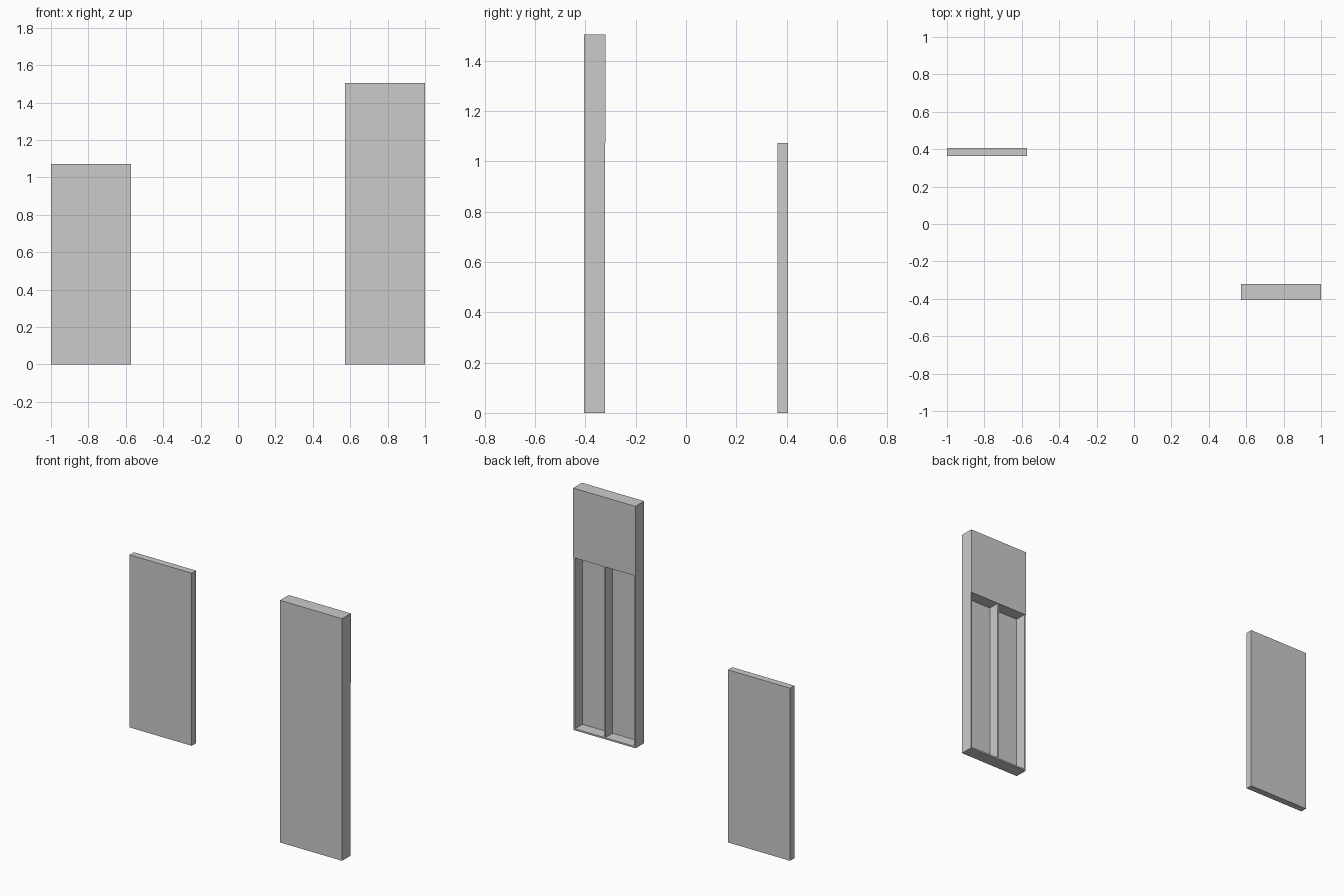
import bpy

if "Cube" in bpy.data.objects:
    bpy.data.objects.remove(bpy.data.objects["Cube"])


def box(name, x, y, z):
    """Box from (min, max) ranges on each axis."""
    bpy.ops.mesh.primitive_cube_add(
        size=1, location=[(a + b) / 2 for a, b in (x, y, z)])
    ob = bpy.context.object
    ob.name = name
    ob.scale = [b - a for a, b in (x, y, z)]
    bpy.ops.object.transform_apply(location=False, rotation=False, scale=True)
    return ob


T = 0.01                      # board thickness
X0, X1 = 0.573, 1.0           # cabinet width
Y0, Y1 = -0.406, -0.323       # cabinet depth
H, TOP = 1.073, 1.505         # opening height, full height
MID = (X0 + X1) / 2

# Free-standing door slab
box("door_slab", (-1.0, -0.573), (0.364, 0.406), (0, H))

# Tall cabinet, open at the back below a solid upper block
box("upper_block", (X0, X1), (Y0, Y1 + 0.003), (H, TOP))
box("front_panel", (X0, X1), (Y0, Y0 + T), (0, H))
for name, x in (("side_board_inner", X0), ("side_board_outer", X1 - T)):
    box(name, (x, x + T), (Y0 + T, Y1), (0, H))
box("bottom_board", (X0 + T, X1 - T), (Y0 + T, Y1), (0, T))
box("centre_divider", (MID - T / 2, MID + T / 2), (Y0 + T, Y1), (T, H))
